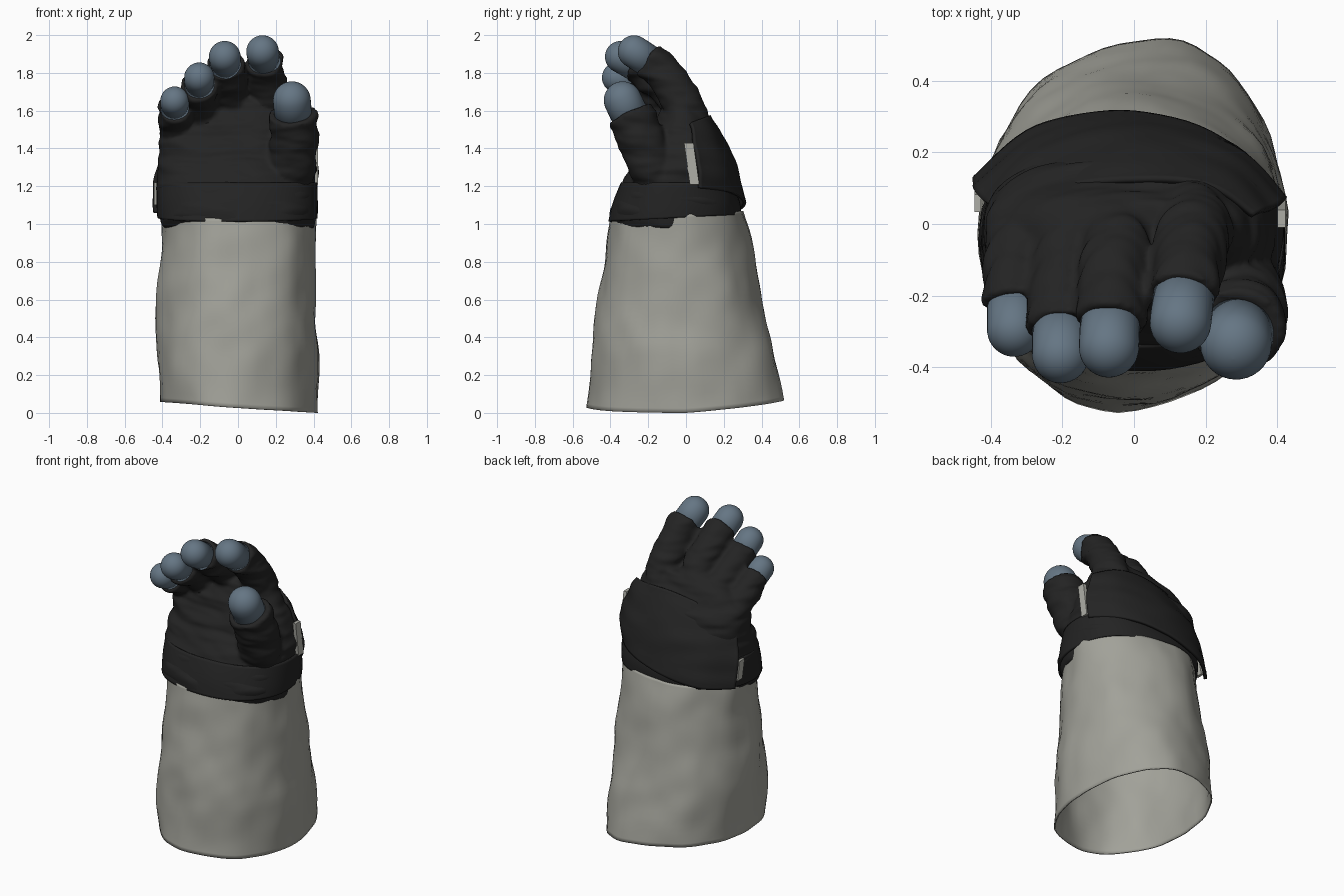
import bpy, bmesh, math
from mathutils import Vector, noise

if "Cube" in bpy.data.objects:
    bpy.data.objects.remove(bpy.data.objects["Cube"])


def material(name, r, g, b):
    m = bpy.data.materials.new(name)
    m.use_nodes = True
    m.diffuse_color = (r, g, b, 1)
    bsdf = m.node_tree.nodes["Principled BSDF"]
    bsdf.inputs["Base Color"].default_value = (r, g, b, 1)
    bsdf.inputs["Roughness"].default_value = 0.8
    return m


canvas = material("grey canvas", 0.36, 0.36, 0.32)
black = material("black fabric", 0.017, 0.017, 0.017)
rubber = material("blue grey rubber", 0.13, 0.18, 0.23)
strap_grey = material("light strap grey", 0.42, 0.42, 0.38)


def finish(name, bm, mat):
    bmesh.ops.recalc_face_normals(bm, faces=bm.faces[:])
    me = bpy.data.meshes.new(name)
    bm.to_mesh(me)
    bm.free()
    me.materials.append(mat)
    me.shade_smooth()
    ob = bpy.data.objects.new(name, me)
    bpy.context.collection.objects.link(ob)
    return ob


def bake(ob):
    """Apply the modifiers."""
    bpy.context.view_layer.update()
    dg = bpy.context.evaluated_depsgraph_get()
    me = bpy.data.meshes.new_from_object(ob.evaluated_get(dg))
    ob.modifiers.clear()
    ob.data = me
    me.shade_smooth()


def wrinkle(ob, scale, amount):
    """Push the surface along its normals in soft cloth folds."""
    s = Vector(scale)
    normals = [v.normal.copy() for v in ob.data.vertices]
    for v, n in zip(ob.data.vertices, normals):
        v.co += n * noise.noise(v.co * s + Vector((3, 5, 7))) * amount


def spline(pts, steps):
    """Catmull-Rom samples through tuples of any length."""
    out = []
    for i in range(len(pts) - 1):
        quad = [pts[max(i - 1, 0)], pts[i], pts[i + 1], pts[min(i + 2, len(pts) - 1)]]
        for k in range(steps):
            t = k / steps
            out.append([b + t * (c - a) / 2 + t * t * (a - 2.5 * b + 2 * c - d / 2)
                        + t ** 3 * (1.5 * (b - c) + (d - a) / 2)
                        for a, b, c, d in zip(*quad)])
    return out + [list(pts[-1])]


def skin(bm, rings, caps=True):
    vr = [[bm.verts.new(p) for p in ring] for ring in rings]
    n = len(vr[0])
    for a, b in zip(vr, vr[1:]):
        for i in range(n):
            bm.faces.new((a[i], a[(i + 1) % n], b[(i + 1) % n], b[i]))
    if caps:
        bm.faces.new(vr[0])
        bm.faces.new(vr[-1])


def oval(z, x0, x1, y0, y1, power=2.3, n=64):
    ring = []
    for i in range(n):
        a = 2 * math.pi * i / n
        c, s = math.cos(a), math.sin(a)
        ring.append(Vector((
            (x0 + x1) / 2 + (x1 - x0) / 2 * math.copysign(abs(c) ** (2 / power), c),
            (y0 + y1) / 2 + (y1 - y0) / 2 * math.copysign(abs(s) ** (2 / power), s), z)))
    return ring


def tube(bm, path, n=28):
    """Skin a round tube through (x, y, z, radius) samples."""
    rings = []
    for i, p in enumerate(path):
        a, b = path[max(i - 1, 0)], path[min(i + 1, len(path) - 1)]
        d = (Vector(b[:3]) - Vector(a[:3])).normalized()
        v = d.cross(Vector((1, 0, 0))).normalized()
        u = v.cross(d)
        rings.append([Vector(p[:3]) + p[3] * (u * math.cos(t) + v * math.sin(t))
                      for t in (2 * math.pi * k / n for k in range(n))])
    skin(bm, rings)


# Finger paths: root to tip centre, then tip radius
fingers = {
    "index": ([(.15, .05, 1.42), (.17, .02, 1.56), (.165, -.05, 1.70),
               (.145, -.155, 1.835), (.13, -.275, 1.913)], .086),
    "middle": ([(-.04, .03, 1.42), (-.045, -.01, 1.58), (-.055, -.11, 1.72),
                (-.065, -.23, 1.82), (-.07, -.345, 1.885)], .084),
    "ring": ([(-.16, .03, 1.38), (-.18, -.02, 1.52), (-.20, -.13, 1.635),
              (-.205, -.25, 1.71), (-.205, -.365, 1.775)], .08),
    "little": ([(-.27, .05, 1.32), (-.305, 0, 1.44), (-.33, -.10, 1.54),
                (-.335, -.19, 1.60), (-.335, -.295, 1.652)], .076),
    "thumb": ([(.20, -.08, 1.12), (.27, -.16, 1.27), (.30, -.225, 1.42),
               (.295, -.28, 1.54), (.285, -.335, 1.655)], .1),
}

# Black hand: palm and five open sleeves fused into one cloth surface
palm = [(.98, -.39, .39, -.39, .27), (1.06, -.42, .415, -.40, .28),
        (1.2, -.425, .415, -.345, .25), (1.35, -.425, .40, -.25, .22),
        (1.48, -.41, .36, -.19, .165), (1.58, -.33, .30, -.14, .11),
        (1.66, -.16, .27, -.11, .06)]
bm = bmesh.new()
skin(bm, [oval(*s) for s in spline(palm, 4)])
for name, (pts, r) in fingers.items():
    path = spline(pts, 6)
    length, tip = 0, Vector(pts[-1])
    sleeve = [p for p in path if (Vector(p) - tip).length > r * .75]
    extra = .028 if name == "thumb" else .014
    tube(bm, [(*p, r + extra) for p in sleeve])
hand = finish("hand", bm, black)
remesh = hand.modifiers.new("fuse", 'REMESH')
remesh.mode = 'VOXEL'
remesh.voxel_size = .013
soften = hand.modifiers.new("soften", 'SMOOTH')
soften.iterations = 3
bake(hand)
wrinkle(hand, (4, 5, 16), .016)
wrinkle(hand, (9, 9, 30), .007)

# Rubber fingertips with round ends
for name, (pts, r) in fingers.items():
    tip = Vector(pts[-1])
    d = (tip - Vector(pts[-2])).normalized()
    path = [(*(tip - d * r * 1.3), r)]
    for k in range(13):
        a = math.pi / 2 * k / 12
        path.append((*(tip + d * r * math.sin(a)), max(r * math.cos(a), .0005)))
    bm = bmesh.new()
    tube(bm, path, 32)
    finish(name + "_fingertip", bm, rubber)

# Wrist band around the heel of the hand
bm = bmesh.new()
band = [(1.015, -.425, .42, -.412, .29), (1.1, -.43, .425, -.39, .285),
        (1.22, -.43, .42, -.342, .25)]
rings = [oval(*s) for s in spline(band, 5)]
for ring in rings:
    for p in ring:
        p.z += .05 * (p.y + .4) * max(0, 1.22 - p.z) / .2
skin(bm, rings, caps=False)
wrist_band = finish("wrist_band", bm, black)
wrinkle(wrist_band, (6, 6, 8), .006)
wrist_band.modifiers.new("thickness", 'SOLIDIFY').thickness = .012

# Flared canvas cuff, open at the bottom
profile = [(0, -.415, .43, -.525, .515), (.3, -.425, .425, -.50, .455),
           (.55, -.42, .415, -.47, .405), (.82, -.405, .405, -.435, .355),
           (1.03, -.41, .405, -.405, .30)]
bm = bmesh.new()
rings = [oval(*s, power=2.1) for s in spline(profile, 8)]
for ring in rings:
    for p in ring:
        low = 1 - p.z / 1.03
        rim = .03 - .03 * p.x / .43 + .08 * max(p.y, 0)
        p.z += rim * low + .055 * (p.y + .4) * (1 - low)
        p.x += .1 * p.y * low * (1 - abs(p.x) / .45)
skin(bm, rings, caps=False)
cuff = finish("cuff", bm, canvas)
heights = [v.co.z for v in cuff.data.vertices]
wrinkle(cuff, (4, 4, 3), .022)
wrinkle(cuff, (9, 9, 7), .008)
for v, z in zip(cuff.data.vertices, heights):
    v.co.z = z
cuff.modifiers.new("thickness", 'SOLIDIFY').thickness = .008

# Flap over the back of the hand, hanging free at its lower edge
rows = [[(.41, .07, 1.19), (.27, .22, 1.17), (0, .31, 1.12), (-.27, .27, 1.07), (-.445, .13, 1.06)],
        [(.415, .06, 1.36), (.27, .185, 1.36), (0, .25, 1.34), (-.27, .20, 1.31), (-.435, .08, 1.26)],
        [(.33, .02, 1.53), (.22, .095, 1.56), (0, .125, 1.57), (-.22, .10, 1.52), (-.37, .03, 1.44)]]
columns = list(zip(*[spline(r, 8) for r in rows]))
grid = [spline(c, 10) for c in columns]
bm = bmesh.new()
vg = [[bm.verts.new(p) for p in col] for col in grid]
for a, b in zip(vg, vg[1:]):
    for i in range(len(a) - 1):
        bm.faces.new((a[i], b[i], b[i + 1], a[i + 1]))
flap = finish("back_flap", bm, black)
wrinkle(flap, (4, 4, 12), .014)
solid = flap.modifiers.new("thickness", 'SOLIDIFY')
solid.thickness = .018
solid.offset = 0


# Pale strap ends showing beside the flap
def strap(name, centre, size, tilt):
    bm = bmesh.new()
    bmesh.ops.create_cube(bm, size=1)
    for v in bm.verts:
        v.co = Vector(v.co * Vector(size))
        v.co.y -= tilt * v.co.z
        v.co += Vector(centre)
    ob = finish(name, bm, strap_grey)
    ob.data.shade_flat()


strap("thumb_side_strap", (.412, .03, 1.32), (.022, .05, .22), .14)
strap("little_side_strap", (-.437, .07, 1.16), (.018, .05, .12), .2)
